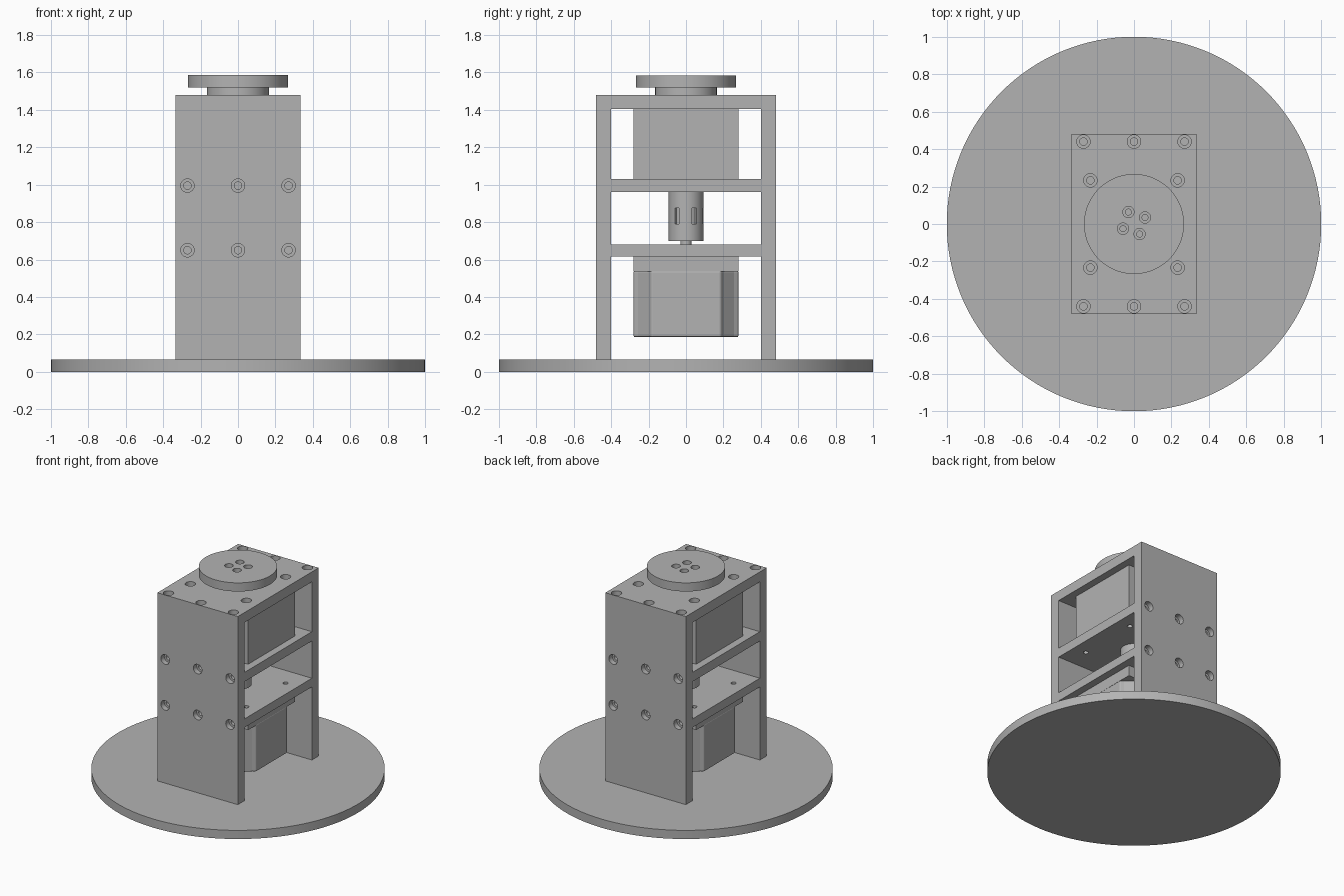
import bpy, bmesh, math
from mathutils import Matrix, Vector

cube = bpy.data.objects.get("Cube")
if cube:
    bpy.data.objects.remove(cube, do_unlink=True)

grey = bpy.data.materials.new("machined_grey")
grey.use_nodes = True
grey.diffuse_color = (0.45, 0.45, 0.45, 1)
grey.node_tree.nodes["Principled BSDF"].inputs["Base Color"].default_value = grey.diffuse_color


def finish(name, bm):
    """Turn a bmesh into a linked object."""
    bmesh.ops.recalc_face_normals(bm, faces=bm.faces)
    mesh = bpy.data.meshes.new(name)
    bm.to_mesh(mesh)
    bm.free()
    obj = bpy.data.objects.new(name, mesh)
    mesh.materials.append(grey)
    bpy.context.collection.objects.link(obj)
    return obj


def activate(obj):
    bpy.ops.object.select_all(action='DESELECT')
    obj.select_set(True)
    bpy.context.view_layer.objects.active = obj


def smooth(obj):
    activate(obj)
    bpy.ops.object.shade_smooth_by_angle(angle=math.radians(30))


def box(bm, x, y, z):
    """Box from three (low, high) ranges."""
    size = [b - a for a, b in (x, y, z)]
    mid = [(a + b) / 2 for a, b in (x, y, z)]
    bmesh.ops.create_cube(bm, size=1, matrix=Matrix.Translation(mid) @ Matrix.Diagonal((*size, 1)))


def lathe(bm, profile, matrix=Matrix(), n=32):
    """Closed solid of revolution about local z from (radius, height) pairs."""
    rings = []
    for r, h in profile:
        rings.append([bm.verts.new(matrix @ Vector((r * math.cos(i * math.tau / n),
                      r * math.sin(i * math.tau / n), h))) for i in range(n)])
    for a, b in zip(rings, rings[1:]):
        for i in range(n):
            j = (i + 1) % n
            bm.faces.new((a[i], a[j], b[j], b[i]))
    bm.faces.new(rings[0])
    bm.faces.new(rings[-1])


def prism(bm, points, z0, z1):
    """Extrude a flat outline between two heights."""
    low, high = ([bm.verts.new((x, y, z)) for x, y in points] for z in (z0, z1))
    bm.faces.new(low)
    bm.faces.new(high)
    for i in range(len(low)):
        j = (i + 1) % len(low)
        bm.faces.new((low[i], low[j], high[j], high[i]))


def screw_hole(bm, place, big, small, depth, bore=0.04):
    """Counterbored hole cutter going down local -z from the surface."""
    lathe(bm, [(big, 0.01), (big, -bore), (small, -bore), (small, -depth)], place, 24)


def cut(obj, bm):
    cutter = finish("cutter", bm)
    cutter.hide_render = True
    mod = obj.modifiers.new("cut", 'BOOLEAN')
    mod.operation = 'DIFFERENCE'
    mod.solver = 'EXACT'
    mod.object = cutter
    activate(obj)
    bpy.ops.object.modifier_apply(modifier=mod.name)
    bpy.data.objects.remove(cutter, do_unlink=True)


# Round base
bm = bmesh.new()
lathe(bm, [(1, 0), (1, 0.065)], n=128)
smooth(finish("base_plate", bm))

# Upright frame with three open bays
bm = bmesh.new()
box(bm, (-0.335, 0.335), (-0.48, 0.48), (0.065, 1.48))
frame = finish("frame", bm)
bm = bmesh.new()
for bay in ((0.03, 0.615), (0.68, 0.96), (1.03, 1.405)):
    box(bm, (-0.5, 0.5), (-0.4, 0.4), bay)
cut(frame, bm)

# Screw holes in the frame
bm = bmesh.new()
for x in (-0.27, 0, 0.27):
    for side in (-1, 1):
        screw_hole(bm, Matrix.Translation((x, side * 0.44, 1.48)), 0.036, 0.02, 0.16)
        turn = Matrix.Rotation(-side * math.pi / 2, 4, 'X')
        for z in (0.65, 0.995):
            screw_hole(bm, Matrix.Translation((x, side * 0.48, z)) @ turn, 0.036, 0.02, 0.14)
for x in (-0.233, 0.233):
    for y in (-0.233, 0.233):
        screw_hole(bm, Matrix.Translation((x, y, 1.48)), 0.036, 0.02, 0.09)
        lathe(bm, [(0.018, 0.6), (0.018, 1.04)], Matrix.Translation((x, y, 0)), 24)
cut(frame, bm)
smooth(frame)

# Bearing housing in the top bay
bm = bmesh.new()
box(bm, (-0.28, 0.28), (-0.28, 0.28), (1.03, 1.405))
finish("bearing_housing", bm)

# Motor: relieved corners below a square flange
bm = bmesh.new()
corner = [(0.28, 0.185), (0.256, 0.2), (0.2, 0.256), (0.185, 0.28)]
outline = []
for k in range(4):
    turn = Matrix.Rotation(k * math.pi / 2, 2)
    outline += [turn @ Vector(p) for p in corner]
prism(bm, outline, 0.185, 0.54)
motor = finish("motor_body", bm)
bevel = motor.modifiers.new("soft_edges", 'BEVEL')
bevel.width = 0.008
bevel.segments = 2
bm = bmesh.new()
box(bm, (-0.28, 0.28), (-0.28, 0.28), (0.535, 0.615))
finish("motor_flange", bm)
bm = bmesh.new()
lathe(bm, [(0.03, 0.6), (0.03, 0.74)])
smooth(finish("motor_shaft", bm))

# Jaw coupling: two hubs with interleaved lugs around a spider
for name, hub, lugs, start in (("lower", (0.7, 0.79), (0.785, 0.88), 0),
                               ("upper", (0.875, 0.96), (0.79, 0.88), 60)):
    bm = bmesh.new()
    lathe(bm, [(0.093, hub[0]), (0.093, hub[1])], n=48)
    for k in range(3):
        arc = [math.radians(start + 120 * k + a) for a in range(-23, 24, 4)]
        ring = [(r * math.cos(a), r * math.sin(a))
                for r, sweep in ((0.093, arc), (0.05, arc[::-1])) for a in sweep]
        prism(bm, ring, *lugs)
    smooth(finish(name + "_coupling_hub", bm))
bm = bmesh.new()
lathe(bm, [(0.08, 0.79), (0.08, 0.875)])
smooth(finish("coupling_spider", bm))

# Turntable and its neck
bm = bmesh.new()
lathe(bm, [(0.165, 1.47), (0.165, 1.525)], n=64)
smooth(finish("turntable_neck", bm))
bm = bmesh.new()
lathe(bm, [(0.267, 1.52), (0.267, 1.585)], n=96)
turntable = finish("turntable", bm)
bm = bmesh.new()
for k in range(4):
    a = math.radians(27 + 90 * k)
    spot = (0.066 * math.cos(a), 0.005 + 0.066 * math.sin(a), 1.585)
    screw_hole(bm, Matrix.Translation(spot), 0.03, 0.016, 0.06, 0.03)
cut(turntable, bm)
smooth(turntable)
